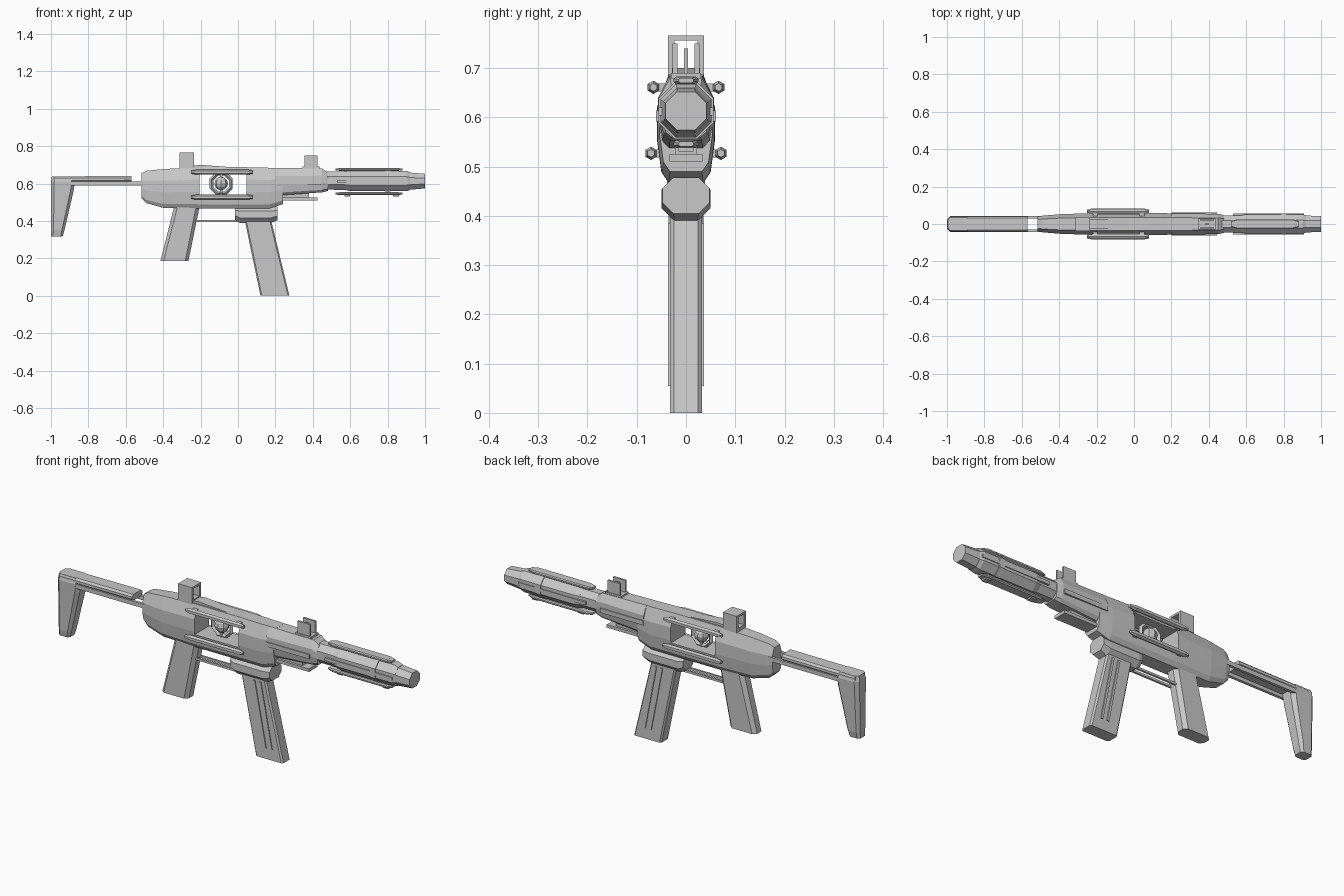
import bpy, bmesh
from math import pi, cos, sin

default_cube = bpy.data.objects.get("Cube")
if default_cube:
    bpy.data.objects.remove(default_cube, do_unlink=True)

grey = (0.58, 0.58, 0.58, 1)
material = bpy.data.materials.new("plain grey")
material.use_nodes = True
material.diffuse_color = grey
shader = next(node for node in material.node_tree.nodes if node.type == 'BSDF_PRINCIPLED')
shader.inputs["Base Color"].default_value = grey


def loft(name, rings, mirrored=False):
    """Skin closed rings of points, cap the ends, optionally mirror across the middle."""
    bm = bmesh.new()
    loops = [[bm.verts.new(point) for point in ring] for ring in rings]
    for near, far in zip(loops, loops[1:]):
        for i in range(len(near)):
            bm.faces.new((near[i - 1], near[i], far[i], far[i - 1]))
    bm.faces.new(loops[0])
    bm.faces.new(loops[-1])
    bmesh.ops.recalc_face_normals(bm, faces=bm.faces)
    mesh = bpy.data.meshes.new(name)
    bm.to_mesh(mesh)
    bm.free()
    mesh.materials.append(material)
    part = bpy.data.objects.new(name, mesh)
    bpy.context.collection.objects.link(part)
    if mirrored:
        mirror = part.modifiers.new("both sides", 'MIRROR')
        mirror.use_axis = (False, True, False)
    return part


def prism(name, outline, inner, outer, mirrored=False):
    """Extrude an x-z outline along y."""
    return loft(name, [[(x, y, z) for x, z in outline] for y in (inner, outer)], mirrored)


def box(name, back, front, bottom, top, outer, inner=None):
    """Box across the middle, or a mirrored pair when an inner side is given."""
    outline = [(back, bottom), (front, bottom), (front, top), (back, top)]
    if inner is None:
        return prism(name, outline, -outer, outer)
    return prism(name, outline, inner, outer, mirrored=True)


def octagon(u_min, u_max, v_min, v_max, cut=0.3):
    """Rectangle with its corners clipped by a share of the shorter side."""
    c = cut * min(u_max - u_min, v_max - v_min)
    return [(u_min + c, v_min), (u_max - c, v_min), (u_max, v_min + c), (u_max, v_max - c),
            (u_max - c, v_max), (u_min + c, v_max), (u_min, v_max - c), (u_min, v_min + c)]


def along_x(name, *sections, cut=0.3):
    """Each section: x, half width, bottom, top."""
    return loft(name, [[(x, y, z) for y, z in octagon(-width, width, bottom, top, cut)]
                       for x, width, bottom, top in sections])


def along_z(name, *sections, cut=0.2):
    """Each section: z, half width, back, front."""
    return loft(name, [[(x, y, z) for x, y in octagon(back, front, -width, width, cut)]
                       for z, width, back, front in sections])


def shell(name, *sections):
    """Ten-sided housing; each section: x, half width, bottom, top."""
    rings = []
    for x, width, bottom, top in sections:
        tall = top - bottom
        side = [(width * across, bottom + tall * up)
                for across, up in ((0.6, 1), (1, 0.7), (1, 0.4), (0.85, 0.1), (0.6, 0))]
        rings.append([(x, y, z) for y, z in side] + [(x, -y, z) for y, z in side[::-1]])
    return loft(name, rings)


def bar_rail(name, back, front, y, z, radius):
    """Mirrored six-sided rail with tapered tips."""
    tip = radius * 2
    rings = []
    for x, size in ((back, 0.6), (back + tip, 1), (front - tip, 1), (front, 0.6)):
        angles = [pi * (k + 0.5) / 3 for k in range(6)]
        rings.append([(x, y + radius * size * cos(a), z + radius * size * sin(a)) for a in angles])
    return loft(name, rings, mirrored=True)


# Main housing with a window cut right through it
window_back, window_front, window_bottom, window_top = -0.205, 0.045, 0.542, 0.647
housing = shell("housing",
                (-0.515, 0.038, 0.52, 0.655),
                (-0.49, 0.044, 0.495, 0.668),
                (-0.4, 0.052, 0.47, 0.677),
                (window_back, 0.059, 0.467, 0.687),
                (window_front, 0.059, 0.467, 0.687),
                (0.17, 0.058, 0.467, 0.684),
                (0.24, 0.054, 0.49, 0.684))
cutter = box("window cutter", window_back, window_front, window_bottom, window_top, 0.2)
cutter.hide_render = True
cutter.hide_set(True)
opening = housing.modifiers.new("window opening", 'BOOLEAN')
opening.operation = 'DIFFERENCE'
opening.solver = 'EXACT'
opening.object = cutter
ridge_base, ridge_top = 0.68, 0.7
prism("roof ridge", [(-0.32, ridge_base), (0.06, ridge_base), (window_back, ridge_top)], -0.028, 0.028)

# Front housing, side strips and underside rail
shell("front housing", (0.2, 0.057, 0.535, 0.684), (0.45, 0.054, 0.553, 0.68),
      (0.48, 0.048, 0.56, 0.658))
box("side strip", 0.2, 0.445, 0.592, 0.614, outer=0.061, inner=0.05)
box("underside rail", 0.22, 0.425, 0.51, 0.526, outer=0.034)
box("underside rail mount", 0.24, 0.38, 0.52, 0.56, outer=0.022)

# Rails above and below the window, carried by short mounts
for level, rail_y, rail_z in (("upper", 0.066, 0.661), ("lower", 0.071, 0.527)):
    bar_rail(f"{level} window rail", -0.25, 0.08, rail_y, rail_z, radius=0.0135)
    for end, x in (("rear", window_back), ("front", window_front)):
        box(f"{level} {end} rail mount", x - 0.015, x + 0.01, rail_z - 0.008, rail_z + 0.008,
            outer=rail_y, inner=0.03)

# Round core hung inside the window
core_centre = (-0.09, 0, 0.6)
bpy.ops.mesh.primitive_torus_add(major_segments=8, minor_segments=4, major_radius=0.056,
                                 minor_radius=0.011, location=core_centre,
                                 rotation=(pi / 2, pi / 8, 0))
core_ring = bpy.context.object
core_ring.name = "core ring"
bpy.ops.mesh.primitive_uv_sphere_add(segments=8, ring_count=6, radius=0.036, location=core_centre)
core_ball = bpy.context.object
core_ball.name = "core ball"
for part in (core_ring, core_ball):
    part.data.materials.append(material)
box("core pin", -0.096, -0.084, window_bottom, window_top, outer=0.008)

# Rear sight: an open arch on a base
sight_back, sight_front, sight_top = -0.313, -0.235, 0.766
box("rear sight base", sight_back, sight_front, ridge_base, ridge_top, outer=0.037)
box("rear sight wall", sight_back, sight_front, ridge_base, sight_top, outer=0.037, inner=0.023)
box("rear sight top", sight_back, sight_front, sight_top - 0.01, sight_top, outer=0.037)

# Front sight: two plates and a middle post
sight_back, sight_front, sight_top = 0.355, 0.425, 0.75
box("front sight base", sight_back - 0.01, sight_front + 0.01, 0.67, 0.69, outer=0.03)
box("front sight plate", sight_back, sight_front, ridge_base, sight_top, outer=0.027, inner=0.017)
box("front sight post", 0.38, 0.4, ridge_base, sight_top - 0.01, outer=0.004)

# Barrel, collar and long ribs
along_x("barrel neck", (0.46, 0.045, 0.567, 0.664), (0.6, 0.046, 0.566, 0.664))
along_x("barrel sleeve", (0.57, 0.046, 0.566, 0.664), (0.6, 0.052, 0.559, 0.668),
        (0.9, 0.052, 0.559, 0.668), (0.92, 0.046, 0.565, 0.66))
along_x("muzzle", (0.9, 0.046, 0.565, 0.66), (1, 0.042, 0.574, 0.652))
along_x("barrel collar", (0.785, 0.056, 0.556, 0.672), (0.815, 0.056, 0.556, 0.672))
box("barrel side strip", 0.53, 0.91, 0.604, 0.62, outer=0.056, inner=0.038)
for place, z in (("top", 0.675), ("bottom", 0.546)):
    sections = [(x, 0.025 * size, z - 0.008 * size, z + 0.008 * size)
                for x, size in ((0.52, 0.6), (0.55, 1), (0.85, 1), (0.88, 0.6))]
    along_x(f"{place} barrel rib", *sections)
    for end, x in (("rear", 0.57), ("front", 0.83)):
        box(f"{place} {end} rib mount", x, x + 0.03, z - 0.015, z + 0.007, outer=0.015)

# Stock: tube, twin rods and butt
along_x("stock tube", (-0.985, 0.041, 0.606, 0.638), (-0.57, 0.041, 0.608, 0.64))
box("stock rod", -0.968, -0.49, 0.59, 0.611, outer=0.043, inner=0.029)
along_z("stock butt",
        (0.318, 0.028, -1, -0.937),
        (0.35, 0.034, -1, -0.928),
        (0.565, 0.042, -1, -0.878),
        (0.61, 0.044, -1, -0.872),
        (0.638, 0.036, -0.995, -0.88))

# Grip, guard rods, magazine well and ribbed magazine
along_z("grip", (0.185, 0.034, -0.415, -0.265), (0.49, 0.036, -0.338, -0.203), cut=0.25)
box("trigger guard rod", -0.24, 0.02, 0.393, 0.404, outer=0.021, inner=0.011)
along_x("magazine well", (-0.015, 0.044, 0.405, 0.48), (0.01, 0.05, 0.388, 0.48),
        (0.175, 0.05, 0.388, 0.48), (0.212, 0.048, 0.405, 0.478))
along_z("magazine", (0, 0.032, 0.12, 0.275), (0.4, 0.032, 0.037, 0.178), cut=0.12)
rib_width, rib_slant, rib_bottom, rib_top = 0.012, 0.064, 0.055, 0.385
for place, x in (("rear", 0.108), ("front", 0.142)):
    low = x + rib_slant
    prism(f"{place} magazine rib", [(x, rib_top), (x + rib_width, rib_top),
                                    (low + rib_width, rib_bottom), (low, rib_bottom)],
          inner=0.028, outer=0.037, mirrored=True)
